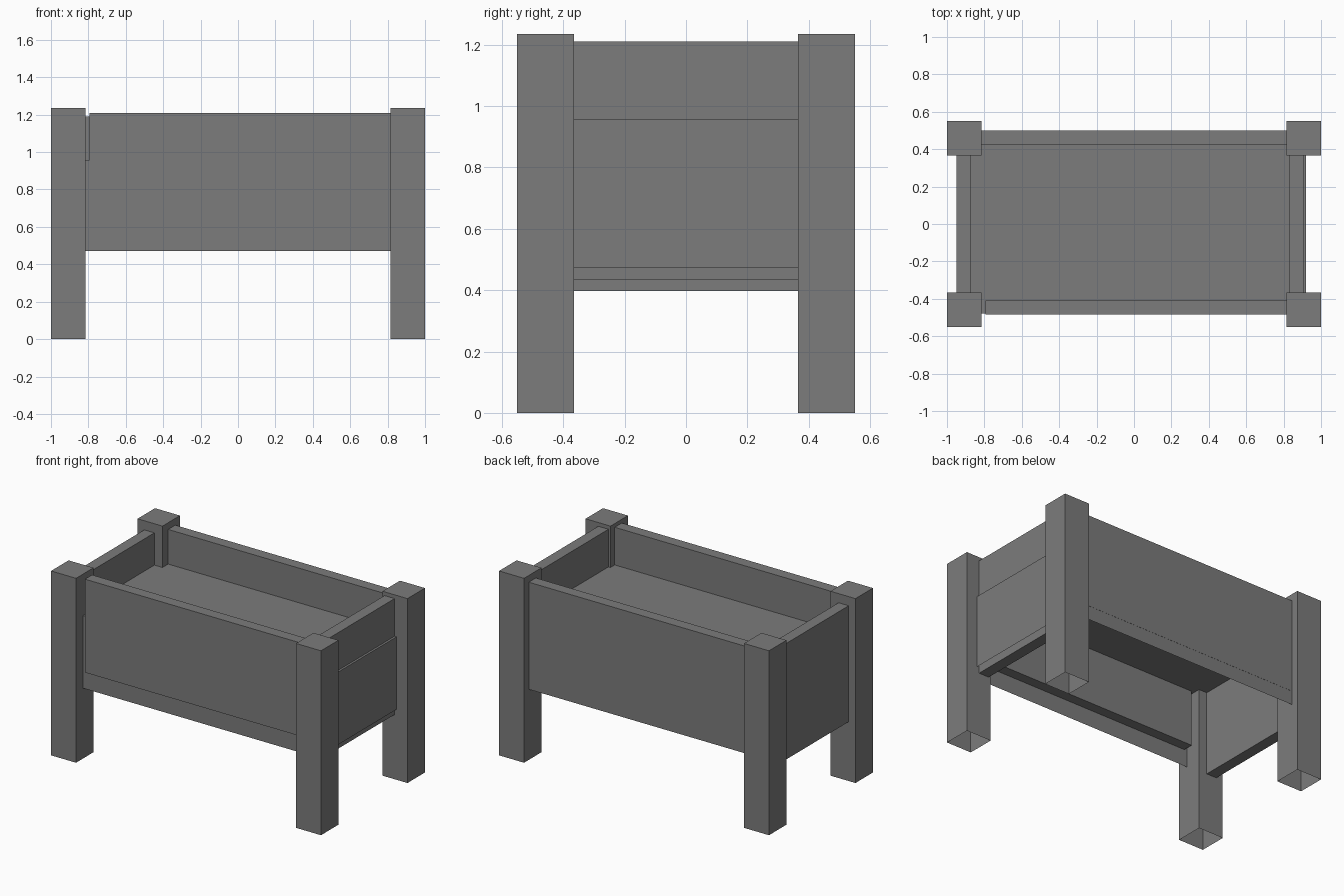
import bpy, bmesh
from mathutils import Vector

if "Cube" in bpy.data.objects:
    bpy.data.objects.remove(bpy.data.objects["Cube"])

grey = bpy.data.materials.new("plain grey")
grey.diffuse_color = (0.2, 0.2, 0.2, 1)
grey.use_nodes = True
grey.node_tree.nodes["Principled BSDF"].inputs["Base Color"].default_value = grey.diffuse_color


def box(name, lo, hi, open_bottom=False):
    """Axis-aligned box between two corners, optionally without its bottom face."""
    lo, hi = Vector(lo), Vector(hi)
    bm = bmesh.new()
    bmesh.ops.create_cube(bm, size=1)
    for v in bm.verts:
        v.co = Vector(((v.co[i] + 0.5) * (hi[i] - lo[i]) + lo[i]) for i in range(3))
    if open_bottom:
        bm.normal_update()
        bmesh.ops.delete(bm, geom=[f for f in bm.faces if f.normal.z < -0.5],
                         context='FACES_ONLY')
    mesh = bpy.data.meshes.new(name)
    bm.to_mesh(mesh)
    bm.free()
    mesh.materials.append(grey)
    ob = bpy.data.objects.new(name, mesh)
    bpy.context.collection.objects.link(ob)
    return ob


# Four corner posts, open underneath
for side, x in (("left", -1.0), ("right", 0.815)):
    for end, y in (("front", -0.55), ("back", 0.365)):
        box(f"{end}_{side}_leg", (x, y, 0), (x + 0.185, y + 0.185, 1.235), True)

# Long boards
box("front_board", (-0.795, -0.485, 0.585), (0.83, -0.41, 1.21))
box("back_board", (-0.815, 0.425, 0.565), (0.815, 0.5, 1.19))

# End boards
box("left_board", (-0.95, -0.365, 0.397), (-0.875, 0.365, 1.174))
box("right_board", (0.83, -0.365, 0.433), (0.905, 0.365, 1.21))

# Soil fill: a shell with a flat top, open underneath
box("soil_fill", (-0.92, -0.478, 0.472), (0.92, 0.499, 0.958), True)
